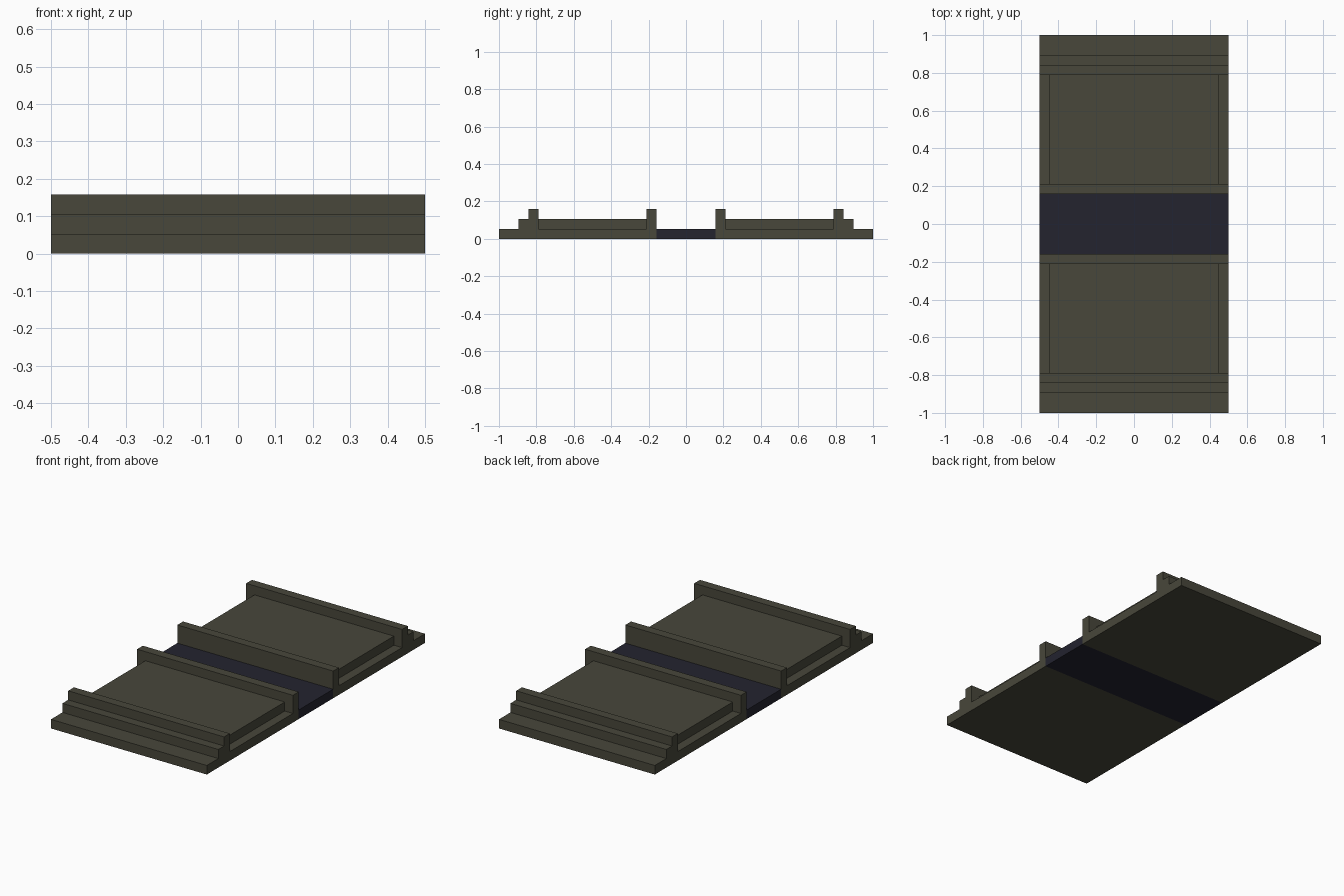
import bpy
import bmesh

cube = bpy.data.objects.get("Cube")
if cube:
    bpy.data.objects.remove(cube, do_unlink=True)

U = 1 / 19  # thickness module shared by every step, wall and slab


def material(name, color):
    mat = bpy.data.materials.new(name)
    mat.use_nodes = True
    mat.diffuse_color = color
    mat.node_tree.nodes["Principled BSDF"].inputs["Base Color"].default_value = color
    return mat


olive = material("dark olive", (0.065, 0.063, 0.043, 1))
navy = material("dark navy", (0.017, 0.017, 0.028, 1))


def extrude_profile(name, profile, half_width, mat):
    """Extrude a closed (y, z) outline, given in modules, along x."""
    bm = bmesh.new()
    face = bm.faces.new([bm.verts.new((-half_width, y * U, z * U)) for y, z in profile])
    ext = bmesh.ops.extrude_face_region(bm, geom=[face])
    verts = [v for v in ext["geom"] if isinstance(v, bmesh.types.BMVert)]
    bmesh.ops.translate(bm, verts=verts, vec=(2 * half_width, 0, 0))
    bmesh.ops.recalc_face_normals(bm, faces=bm.faces)
    mesh = bpy.data.meshes.new(name)
    bm.to_mesh(mesh)
    bm.free()
    mesh.materials.append(mat)
    obj = bpy.data.objects.new(name, mesh)
    bpy.context.collection.objects.link(obj)
    return obj


# Base slab with inner wall, outer wall and the step down to the end lip
TRAY = [(3, 0), (19, 0), (19, 1), (17, 1), (17, 2), (16, 2), (16, 3),
        (15, 3), (15, 1), (4, 1), (4, 3), (3, 3)]
# Raised panel between the walls, inset from the long sides
PANEL = [(4, 1), (15, 1), (15, 2), (4, 2)]
# Sunken channel between the two trays
CHANNEL = [(-3, 0), (3, 0), (3, 1), (-3, 1)]

for side, sign in (("front", -1), ("back", 1)):
    extrude_profile(side + "_tray", [(sign * y, z) for y, z in TRAY], 0.5, olive)
    extrude_profile(side + "_panel", [(sign * y, z) for y, z in PANEL], 0.5 - U, olive)

extrude_profile("center_channel", CHANNEL, 0.5, navy)
